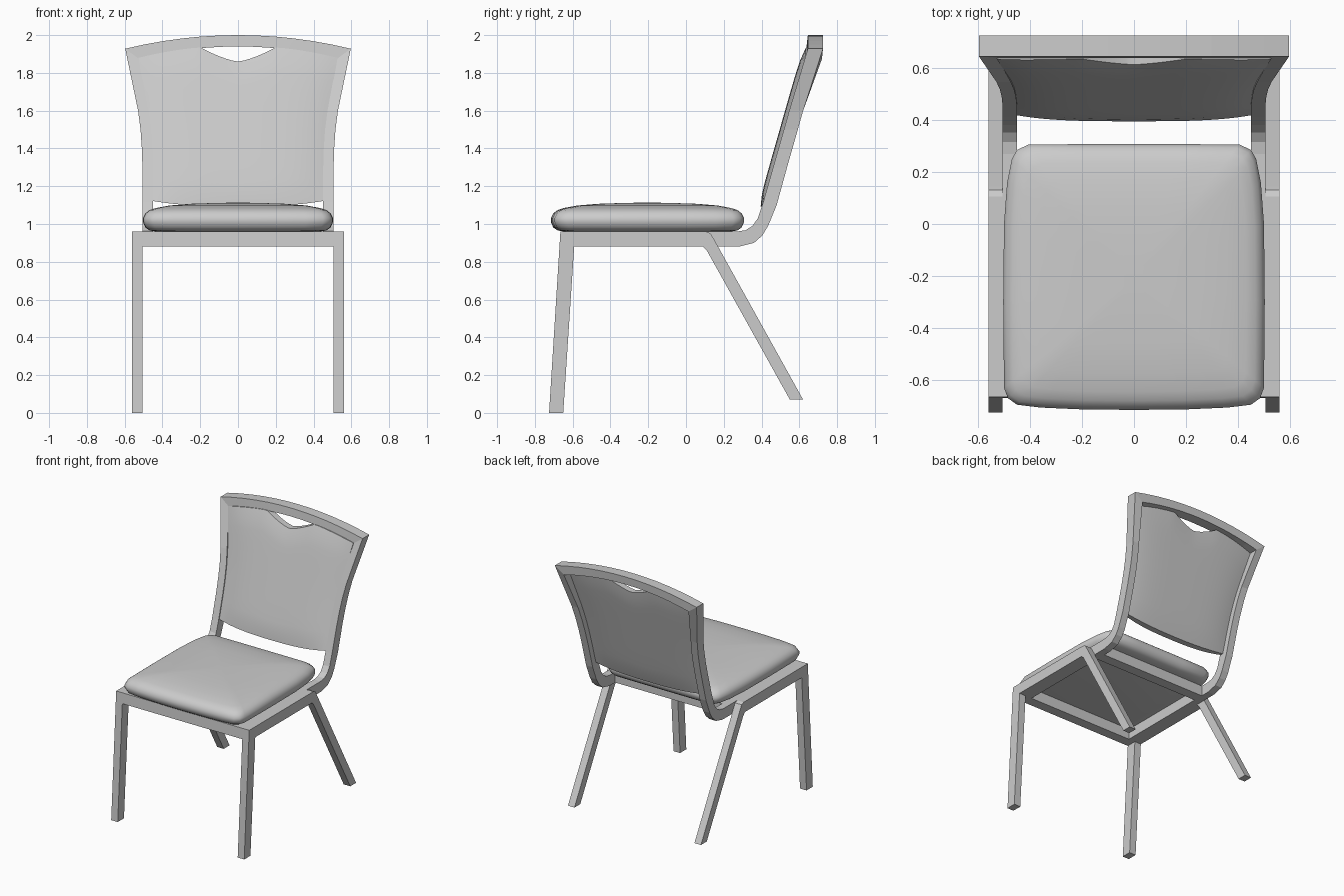
import bpy, bmesh, math

if "Cube" in bpy.data.objects:
    bpy.data.objects.remove(bpy.data.objects["Cube"])


def make(name, verts, faces, mirror=False, smooth=None):
    me = bpy.data.meshes.new(name)
    me.from_pydata(verts, [], faces)
    bm = bmesh.new()
    bm.from_mesh(me)
    bmesh.ops.recalc_face_normals(bm, faces=bm.faces)
    bm.to_mesh(me)
    bm.free()
    ob = bpy.data.objects.new(name, me)
    bpy.context.collection.objects.link(ob)
    if mirror:
        ob.modifiers.new("mirror", 'MIRROR').use_clip = True
    if smooth:
        bpy.ops.object.select_all(action='DESELECT')
        ob.select_set(True)
        bpy.context.view_layer.objects.active = ob
        bpy.ops.object.shade_smooth_by_angle(angle=math.radians(smooth))
    return ob


def loft(name, rings, cap_start=True, cap_end=True, **kw):
    """Skin a list of closed rings that share one point count."""
    n = len(rings[0])
    verts = [p for r in rings for p in r]
    faces = [(k * n + i, k * n + (i + 1) % n, (k + 1) * n + (i + 1) % n, (k + 1) * n + i)
             for k in range(len(rings) - 1) for i in range(n)]
    if cap_start:
        faces.append(tuple(range(n)))
    if cap_end:
        faces.append(tuple(range(len(verts) - n, len(verts))))
    return make(name, verts, faces, **kw)


def bar(name, profile, x0, x1, **kw):
    """Extrude a y-z profile along x."""
    return loft(name, [[(x, y, z) for y, z in profile] for x in (x0, x1)], **kw)


def lerp(z, table):
    for (a, va), (b, vb) in zip(table, table[1:]):
        if z <= b:
            return va + (vb - va) * max(0, (z - a) / (b - a))
    return table[-1][1]


def front_y(z):
    return 0.41 + (z - 1.12) * 0.284


# Front leg, side rail and splayed rear leg as one bent tube on each side
bar("side_legs", [(-0.725, 0), (-0.65, 0), (-0.592, 0.88), (0.09, 0.88), (0.11, 0.86),
                  (0.55, 0.07), (0.62, 0.07), (0.145, 0.925), (0.13, 0.95), (0.105, 0.96),
                  (-0.665, 0.96)], 0.505, 0.56, mirror=True)

# Cross bars under the seat
bar("front_cross_bar", [(-0.67, 0.88), (-0.592, 0.88), (-0.59, 0.96), (-0.665, 0.96)], -0.505, 0.505)
bar("rear_cross_bar", [(0.13, 0.88), (0.21, 0.88), (0.21, 0.96), (0.13, 0.96)], -0.45, 0.45)

# Inner frame: seat rail bending up into the flared back post, then the arched top bar
bend = [(-0.6, 0.96, -0.6, 0.88), (0.27, 0.96, 0.28, 0.88), (0.315, 0.967, 0.36, 0.9),
        (0.352, 0.99, 0.405, 0.94), (0.38, 1.03, 0.435, 0.99), (0.41, 1.12, 0.48, 1.1)]
rings = [[(0.45, yf, zf), (0.505, yf, zf), (0.505, yb, zb), (0.45, yb, zb)]
         for yf, zf, yb, zb in bend]
inner_x = [(1.1, 0.45), (1.3, 0.451), (1.4, 0.454), (1.5, 0.461), (1.6, 0.474), (1.875, 0.525)]
for z in (1.3, 1.4, 1.5, 1.6):
    xi, yf = lerp(z, inner_x), front_y(z)
    xo = xi + 0.055
    rings.append([(xi, yf, z), (xo, yf, z), (xo, yf + 0.074, z), (xi, yf + 0.074, z)])
for k in range(7):
    t = 1 - k / 6
    xi, xo = 0.525 * t, 0.597 * t
    zi, zo = 1.94 - 0.065 * t * t, 2.0 - 0.072 * t * t
    rings.append([(xi, 0.638, zi), (xo, 0.645, zo), (xo, 0.725, zo), (xi, 0.72, zi)])
loft("back_frame", rings, cap_end=False, mirror=True)

# Seat cushion: rounded outline stacked in crowned layers
half = [(0, -0.715), (0.2, -0.713), (0.36, -0.706), (0.45, -0.695), (0.485, -0.67), (0.5, -0.63),
        (0.503, -0.3), (0.5, 0), (0.488, 0.16), (0.47, 0.25), (0.45, 0.285), (0.405, 0.306),
        (0.2, 0.307), (0, 0.307)]
outline = half + [(-x, y) for x, y in half[-2:0:-1]]
cy = -0.204
layers = [(0.07, 0.96), (0.035, 0.966), (0.012, 0.982), (0, 1.01), (0, 1.032), (0.012, 1.056),
          (0.035, 1.074), (0.07, 1.085), (0.14, 1.098), (0.25, 1.107), (0.37, 1.111), (0.46, 1.113)]
loft("seat", [[(x * (1 - d / 0.5), cy + (y - cy) * (1 - d / 0.51), z) for x, y in outline]
              for d, z in layers], smooth=40)

# Back panel: padded sheet with a dip in the top edge for the hand hold
NU, NV = 32, 12


def panel_point(i, j, back):
    u, v = i / NU * 2 - 1, j / NV
    a = abs(u * 0.525)
    arch = 1.945 - 0.065 * (a / 0.525) ** 2
    top = min(arch, 1.86 + 0.07 * (a / 0.19) ** 1.4)
    low = 1.092 + 0.03 * abs(u) ** 2.5
    z = low + (top - low) * v
    x = u * (lerp(z, inner_x) + 0.002)
    puff = (1 - abs(u) ** 4) * (1 - 0.5 * abs(2 * v - 1) ** 8)
    y = front_y(z) + (0.03 + 0.02 * puff if back else 0.008 - 0.03 * puff)
    return x, y, z


rim = NU + 1
rows = []
for j in range(NV + 1):
    rows.append([panel_point(i, j, False) for i in range(rim)]
                + [panel_point(i, j, True) for i in reversed(range(rim))])
n = 2 * rim
verts = [p for r in rows for p in r]
faces = [(k * n + i, k * n + (i + 1) % n, (k + 1) * n + (i + 1) % n, (k + 1) * n + i)
         for k in range(NV) for i in range(n)]
for base in (0, NV * n):
    faces += [(base + i, base + i + 1, base + n - 2 - i, base + n - 1 - i) for i in range(NU)]
make("back_panel", verts, faces, smooth=40)
